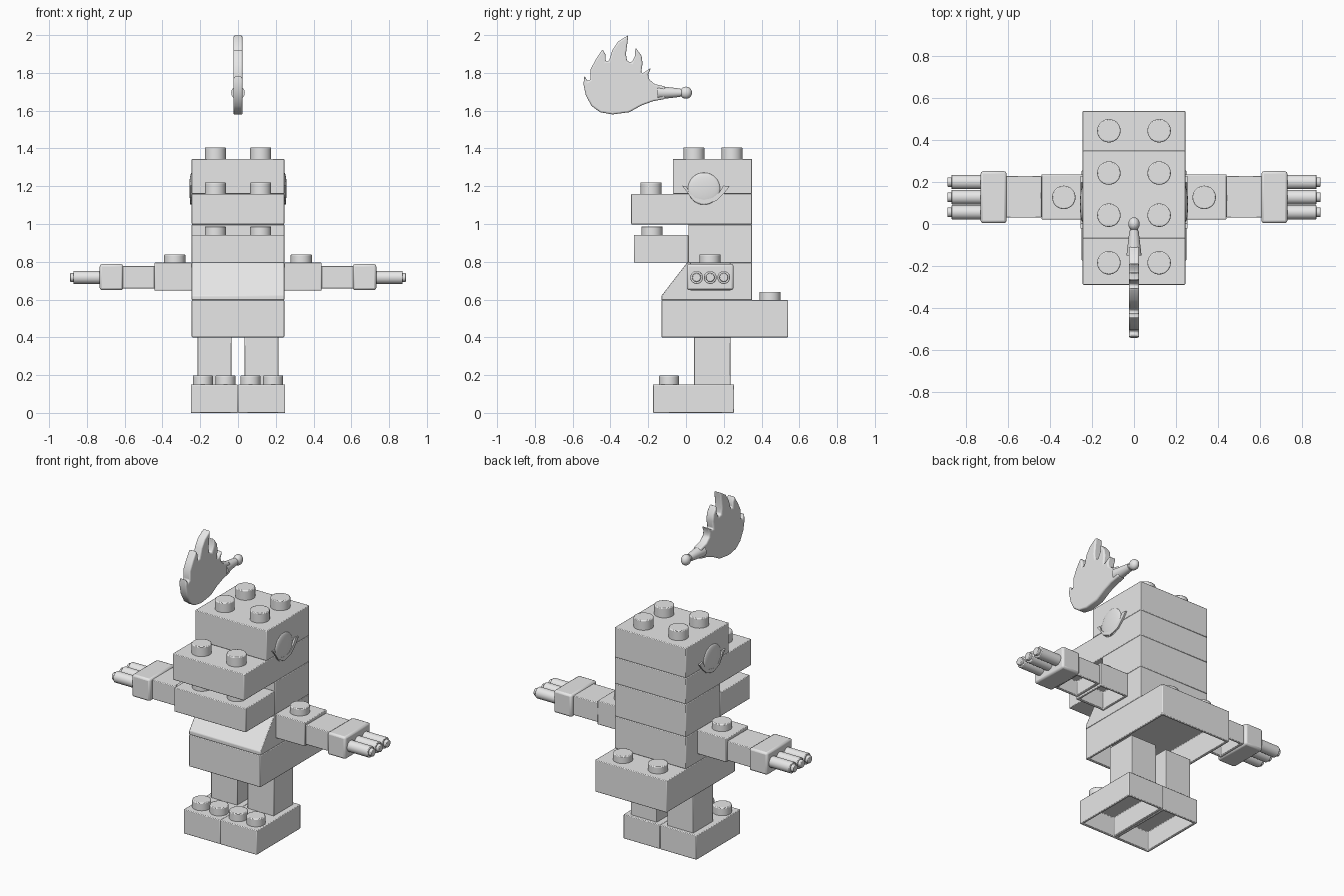
import bpy, bmesh, math
from mathutils import Matrix, Vector

cube = bpy.data.objects.get("Cube")
if cube:
    bpy.data.objects.remove(cube, do_unlink=True)

grey = bpy.data.materials.new("light_grey")
grey.use_nodes = True
grey.diffuse_color = (0.8, 0.8, 0.8, 1)
grey.node_tree.nodes["Principled BSDF"].inputs["Base Color"].default_value = (0.8, 0.8, 0.8, 1)
parts = []


def finish(name, bm, bevel=0.0, segments=2):
    bmesh.ops.recalc_face_normals(bm, faces=bm.faces)
    mesh = bpy.data.meshes.new(name)
    bm.to_mesh(mesh)
    bm.free()
    mesh.materials.append(grey)
    ob = bpy.data.objects.new(name, mesh)
    bpy.context.collection.objects.link(ob)
    if bevel:
        mod = ob.modifiers.new("soft_edges", 'BEVEL')
        mod.width, mod.segments = bevel, segments
        mod.limit_method, mod.angle_limit = 'ANGLE', math.radians(35)
    parts.append(ob)
    return ob


def brick(name, x, y, z, hollow=0.0, bevel=0.004):
    """Box from ranges; hollow is the depth of the recess underneath."""
    bm = bmesh.new()
    bmesh.ops.create_cube(bm, size=1)
    lo, hi = [Vector(map(f, (x, y, z))) for f in (min, max)]
    size, mid = hi - lo, (lo + hi) / 2
    for v in bm.verts:
        v.co = Vector(c * s for c, s in zip(v.co, size)) + mid
    if hollow:
        bm.normal_update()
        under = min(bm.faces, key=lambda f: f.calc_center_median().z)
        bmesh.ops.inset_individual(bm, faces=[under], thickness=0.022)
        # a second coincident ring forms the walls of the recess
        res = bmesh.ops.extrude_discrete_faces(bm, faces=[under])
        for v in res["faces"][0].verts:
            v.co.z += hollow
    return finish(name, bm, bevel)


def rod(name, start, end, r1, r2=None, sides=28, bevel=0.0):
    a, b = Vector(start), Vector(end)
    bm = bmesh.new()
    bmesh.ops.create_cone(bm, cap_ends=True, segments=sides, radius1=r1,
                          radius2=r1 if r2 is None else r2, depth=(b - a).length)
    turn = Vector((0, 0, 1)).rotation_difference(b - a).to_matrix().to_4x4()
    bm.transform(Matrix.Translation((a + b) / 2) @ turn)
    return finish(name, bm, bevel)


def stud(name, x, y, z, height=0.055, r=0.056):
    rod(name, (x, y, z - 0.01), (x, y, z + height), r, bevel=0.005)


def prism(name, outline, x0, x1, bevel=0.004, segments=2):
    """Side outline of (y, z) points, extruded along x."""
    bm = bmesh.new()
    face = bm.faces.new([bm.verts.new((x0, y, z)) for y, z in outline])
    res = bmesh.ops.extrude_face_region(bm, geom=[face])
    for v in res["geom"]:
        if isinstance(v, bmesh.types.BMVert):
            v.co.x = x1
    return finish(name, bm, bevel, segments)


def ball(name, centre, scale):
    bm = bmesh.new()
    bmesh.ops.create_uvsphere(bm, u_segments=32, v_segments=16, radius=1)
    bm.transform(Matrix.Translation(centre) @ Matrix.Diagonal((*scale, 1)))
    return finish(name, bm)


# Stacked body and head
W = 0.245
wide = (-W, W)
brick("hip_brick", wide, (-0.13, 0.54), (0.4, 0.597), hollow=0.15)
prism("sloped_torso", [(-0.13, 0.597), (0.35, 0.597), (0.35, 0.795),
                       (0.005, 0.795), (-0.13, 0.62)], -W, W)
brick("neck_brick", wide, (0.012, 0.35), (0.795, 0.998))
brick("lower_jaw", wide, (-0.275, 0.012), (0.795, 0.943))
brick("snout_brick", wide, (-0.29, 0.35), (0.998, 1.16))
brick("head_brick", wide, (-0.07, 0.35), (1.16, 1.345))
for x in (-0.12, 0.12):
    stud("hip_stud", x, 0.445, 0.597, 0.044)
    stud("jaw_stud", x, -0.18, 0.943, 0.045)
    stud("snout_stud", x, -0.185, 1.16, 0.06)
    for y in (0.042, 0.243):
        stud("head_stud", x, y, 1.345, 0.06)

# Paired limbs and eyes
eyelid = [(-0.022, 1.203), (0.003, 1.2), (0.018, 1.165), (0.05, 1.138),
          (0.095, 1.128), (0.14, 1.138), (0.175, 1.165), (0.198, 1.203),
          (0.23, 1.2), (0.205, 1.165), (0.16, 1.122), (0.095, 1.104),
          (0.035, 1.128), (0.004, 1.172)]
for s, side in ((1, "left_"), (-1, "right_")):
    brick(side + "foot", (0, s * 0.25), (-0.175, 0.255), (0, 0.15), hollow=0.12)
    brick(side + "leg", (s * 0.035, s * 0.215), (0.042, 0.235), (0.145, 0.41))
    for x in (0.066, 0.186):
        stud(side + "toe_stud", s * x, -0.09, 0.15, 0.048, 0.053)

    brick(side + "shoulder", (s * 0.24, s * 0.442), (0.022, 0.236), (0.648, 0.795), hollow=0.11)
    stud(side + "shoulder_stud", s * 0.335, 0.127, 0.795, 0.044)
    brick(side + "forearm", (s * 0.442, s * 0.612), (0.03, 0.23), (0.658, 0.778), hollow=0.09)
    brick(side + "hand", (s * 0.608, s * 0.732), (0.004, 0.252), (0.65, 0.788), bevel=0.012)
    for y in (0.056, 0.128, 0.2):
        rod(side + "claw", (s * 0.72, y, 0.717), (s * 0.872, y, 0.717), 0.034, bevel=0.004)
        rod(side + "claw_tip", (s * 0.86, y, 0.717), (s * 0.89, y, 0.717), 0.023, bevel=0.004)

    ball(side + "eye", (s * 0.245, 0.095, 1.187), (0.013, 0.085, 0.085))
    prism(side + "eyelid", eyelid, s * 0.24, s * 0.255, bevel=0)

# Flame with a short stem
flame = [(-0.11, 1.728), (-0.165, 1.74), (-0.195, 1.765), (-0.2, 1.79), (-0.185, 1.828),
         (-0.225, 1.8), (-0.238, 1.8), (-0.23, 1.85), (-0.235, 1.89), (-0.268, 1.935),
         (-0.27, 1.89), (-0.288, 1.855), (-0.312, 1.862), (-0.318, 1.9), (-0.305, 2.0),
         (-0.36, 1.965), (-0.39, 1.92), (-0.408, 1.862), (-0.425, 1.86), (-0.425, 1.895),
         (-0.442, 1.925), (-0.475, 1.875), (-0.505, 1.82), (-0.505, 1.765), (-0.52, 1.755),
         (-0.538, 1.785), (-0.543, 1.74), (-0.53, 1.68), (-0.5, 1.625), (-0.455, 1.592),
         (-0.39, 1.58), (-0.3, 1.592), (-0.235, 1.628), (-0.175, 1.65), (-0.11, 1.662)]
prism("flame", flame, -0.025, 0.025, bevel=0.014, segments=3)
rod("flame_stem", (0, -0.15, 1.695), (0, -0.03, 1.695), 0.036, 0.022)
rod("flame_neck", (0, -0.04, 1.695), (0, 0, 1.695), 0.018)
ball("flame_bead", (0, 0, 1.695), (0.027, 0.032, 0.032))

# Smooth rounded parts, keep hard edges
bpy.ops.object.select_all(action='DESELECT')
for ob in parts:
    ob.select_set(True)
bpy.context.view_layer.objects.active = parts[0]
bpy.ops.object.shade_smooth_by_angle(angle=math.radians(35))
